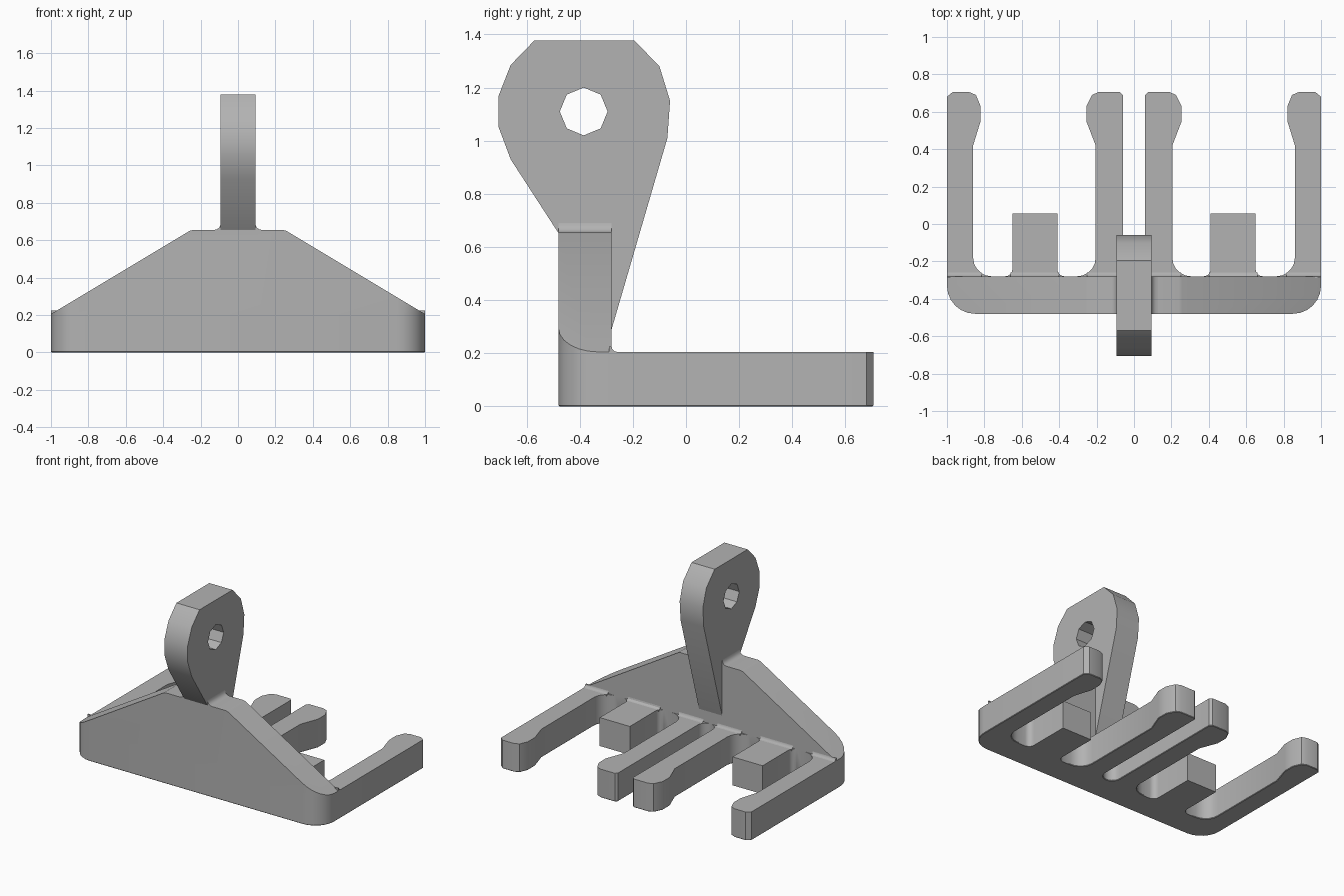
import bpy, bmesh, math
from mathutils import Vector

cube = bpy.data.objects.get("Cube")
if cube:
    bpy.data.objects.remove(cube, do_unlink=True)

grey = bpy.data.materials.new("plain grey")
grey.use_nodes = True
grey.diffuse_color = (0.45, 0.45, 0.45, 1)
grey.node_tree.nodes["Principled BSDF"].inputs["Base Color"].default_value = grey.diffuse_color

# Mapping from profile (u, v) and depth w to model space
AXES = {"x": lambda u, v, w: (w, u, v),
        "y": lambda u, v, w: (u, w, v),
        "z": lambda u, v, w: (u, v, w)}


def arc(cx, cy, r, start, end, n=5):
    """Points along an arc, angles in degrees."""
    angles = [math.radians(start + (end - start) * i / n) for i in range(n + 1)]
    return [(cx + r * math.cos(a), cy + r * math.sin(a)) for a in angles]


def mirrored(half):
    return half + [(-x, y) for x, y in reversed(half) if x > 0.001]


def prism(loops, lo, hi, axis):
    """Extrude an outline, with optional hole loops, along an axis."""
    bm = bmesh.new()
    for loop in loops:
        verts = [bm.verts.new(AXES[axis](u, v, lo)) for u, v in loop]
        for a, b in zip(verts, verts[1:] + verts[:1]):
            bm.edges.new((a, b))
    bmesh.ops.triangle_fill(bm, edges=bm.edges[:], use_beauty=True)
    new = bmesh.ops.extrude_face_region(bm, geom=bm.faces[:])["geom"]
    moved = [g for g in new if isinstance(g, bmesh.types.BMVert)]
    bmesh.ops.translate(bm, verts=moved, vec=AXES[axis](0, 0, hi - lo))
    bmesh.ops.dissolve_limit(bm, angle_limit=0.01, verts=bm.verts[:], edges=bm.edges[:])
    bmesh.ops.recalc_face_normals(bm, faces=bm.faces[:])
    return bm


def finish(name, bm):
    mesh = bpy.data.meshes.new(name)
    bm.to_mesh(mesh)
    bm.free()
    mesh.materials.append(grey)
    obj = bpy.data.objects.new(name, mesh)
    bpy.context.collection.objects.link(obj)
    bpy.ops.object.select_all(action="DESELECT")
    obj.select_set(True)
    bpy.context.view_layer.objects.active = obj
    bpy.ops.object.shade_smooth_by_angle(angle=math.radians(30))


BASE_TOP, FRONT, BACK, WALL_TOP = 0.205, -0.48, -0.28, 0.655
corner = arc(0.85, -0.33, 0.15, 0, -90, 6)

# Base comb: four prongs with bulged tips and two short blocks
half = arc(0, -0.22, 0.06, 270, 360)
half += [(0.06, 0.69), (0.075, 0.705), (0.19, 0.705), (0.225, 0.69),
         (0.255, 0.63), (0.255, 0.55), (0.205, 0.42)]
half += arc(0.305, -0.18, 0.1, 180, 270) + arc(0.37, -0.24, 0.04, 270, 360)
half += [(0.41, 0.055), (0.65, 0.055)]
half += arc(0.69, -0.24, 0.04, 180, 270) + arc(0.76, -0.18, 0.1, 270, 360)
half += [(0.86, 0.42), (0.82, 0.55), (0.82, 0.63), (0.845, 0.69),
         (0.88, 0.705), (0.97, 0.705), (1, 0.68)] + corner
bm = prism([mirrored(half)], 0, BASE_TOP, "z")


def chamfered(e):
    mid = (e.verts[0].co + e.verts[1].co) / 2
    on_block = 0.38 < abs(mid.x) < 0.68 and -0.3 < mid.y < 0.1
    return (max(v.co.z for v in e.verts) < 0.001 and not on_block
            and e.calc_face_angle(0) > 1)


bmesh.ops.bevel(bm, geom=[e for e in bm.edges if chamfered(e)], offset=0.018,
                segments=1, affect="EDGES", clamp_overlap=True)
finish("base_comb", bm)

# Front wall: rounded footprint cut by a slope on each side
bm = prism([mirrored([(0, BACK), (1, BACK)] + corner)], BASE_TOP - 0.001, WALL_TOP, "z")
for point, lean in (((1, 0, BASE_TOP), (0.45, 0, 0.75)), ((0.27, 0, 0.647), (0.25, 0, 1))):
    for side in (1, -1):
        flip = Vector((side, 1, 1))
        cut = bmesh.ops.bisect_plane(bm, geom=bm.verts[:] + bm.edges[:] + bm.faces[:],
                                     plane_co=Vector(point) * flip,
                                     plane_no=Vector(lean) * flip, clear_outer=True)
        rim = [g for g in cut["geom_cut"] if isinstance(g, bmesh.types.BMEdge)]
        bmesh.ops.holes_fill(bm, edges=rim)
bmesh.ops.recalc_face_normals(bm, faces=bm.faces[:])
finish("front_wall", bm)

# Upright lug with an octagonal hole
lug = [(-0.57, 1.378), (-0.195, 1.378), (-0.1, 1.28), (-0.06, 1.15), (-0.07, 1.01),
       (-0.28, 0.29), (-0.4, 0.29), (-0.47, 0.64), (-0.485, 0.66), (-0.66, 0.93),
       (-0.705, 1.05), (-0.705, 1.17), (-0.66, 1.285)]
hole = arc(-0.385, 1.11, 0.09, 0, 360, 8)[:-1]
finish("lug", prism([lug, hole], -0.0925, 0.0925, "x"))

# Fillets where the lug meets the wall top
for side, label in ((1, "left"), (-1, "right")):
    curve = [(0.08, WALL_TOP - 0.01)] + [(0.08, 0.69)]
    curve += arc(0.1275, 0.69, 0.035, 180, 270, 4) + [(0.1275, WALL_TOP - 0.01)]
    finish(label + "_lug_fillet", prism([[(side * x, z) for x, z in curve]], FRONT, BACK, "y"))

# Fillets where the prongs and blocks meet the back of the wall
for lo, hi in ((0.055, 0.25), (0.4, 0.66), (0.815, 1)):
    for side, label in ((1, "left"), (-1, "right")):
        curve = [(BACK - 0.01, BASE_TOP - 0.01), (BACK + 0.02, BASE_TOP - 0.01)]
        curve += arc(BACK + 0.02, BASE_TOP + 0.02, 0.02, 270, 180, 3) + [(BACK - 0.01, BASE_TOP + 0.02)]
        x0, x1 = sorted((side * lo, side * hi))
        finish(label + "_root_fillet", prism([curve], x0, x1, "x"))
